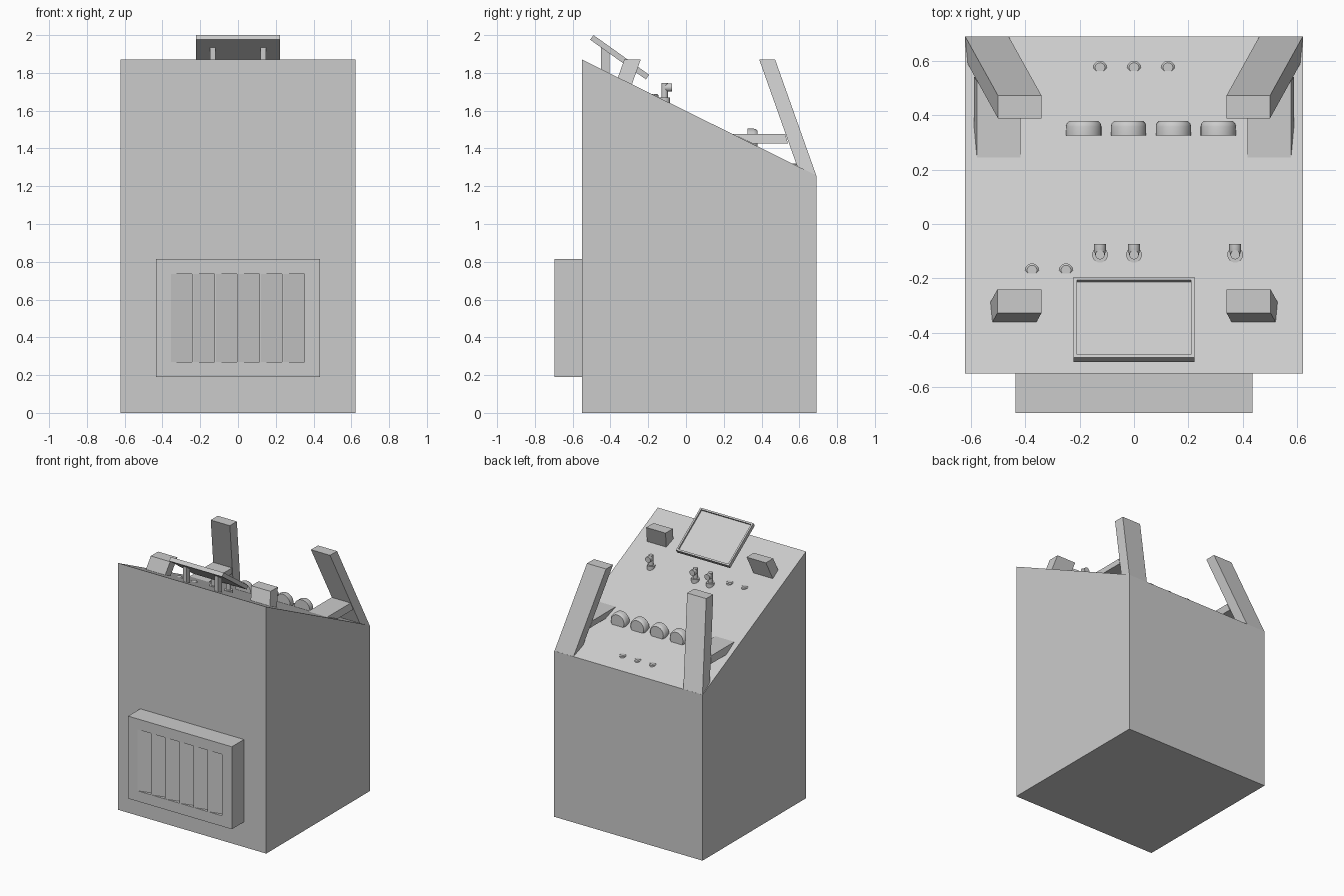
import bpy, bmesh, math
from mathutils import Matrix, Vector

if "Cube" in bpy.data.objects:
    bpy.data.objects.remove(bpy.data.objects["Cube"])


def material(name, value):
    m = bpy.data.materials.new(name)
    m.use_nodes = True
    color = (value, value, value, 1)
    m.diffuse_color = color
    m.node_tree.nodes["Principled BSDF"].inputs["Base Color"].default_value = color
    return m


GREY = material("grey metal", 0.6)

FRONT, BACK, HALF = -0.55, 0.69, 0.622
TOP = 1.87                      # height of the front edge and the post tops
SLOPE = (TOP - 1.257) / (BACK - FRONT)
LEAN_X, LEAN_Y = 0.197, 0.355   # how far posts splay out per unit of drop


def surface(y):
    return TOP - SLOPE * (y - FRONT)


def finish(name, bm, smooth=False):
    bmesh.ops.recalc_face_normals(bm, faces=bm.faces)
    mesh = bpy.data.meshes.new(name)
    bm.to_mesh(mesh)
    bm.free()
    ob = bpy.data.objects.new(name, mesh)
    bpy.context.collection.objects.link(ob)
    mesh.materials.append(GREY)
    if smooth:
        bpy.ops.object.select_all(action="DESELECT")
        ob.select_set(True)
        bpy.context.view_layer.objects.active = ob
        bpy.ops.object.shade_smooth_by_angle(angle=math.radians(35))
    return ob


def side_prism(name, profile, x0, x1, side=1, lean=0.0):
    """Extrude a (y, z) outline from x0 to x1, splaying outward below TOP."""
    bm = bmesh.new()
    rings = [[bm.verts.new((side * (x + lean * (TOP - z)), y, z)) for y, z in profile]
             for x in (x0, x1)]
    for ring in rings:
        bm.faces.new(ring)
    n = len(profile)
    for i in range(n):
        j = (i + 1) % n
        bm.faces.new((rings[0][i], rings[0][j], rings[1][j], rings[1][i]))
    return finish(name, bm)


def lathe(name, profile, loc, rot_x=0.0, sides=24):
    """Closed turned part from (radius, height) points."""
    bm = bmesh.new()
    rings = []
    for r, h in profile:
        rings.append([bm.verts.new((r * math.cos(a), r * math.sin(a), h))
                      for a in (math.tau * k / sides for k in range(sides))])
    bm.faces.new(rings[0])
    bm.faces.new(rings[-1])
    for low, high in zip(rings, rings[1:]):
        for k in range(sides):
            j = (k + 1) % sides
            bm.faces.new((low[k], low[j], high[j], high[k]))
    bm.transform(Matrix.Translation(loc) @ Matrix.Rotation(rot_x, 4, "X"))
    return finish(name, bm, smooth=True)


# Cabinet with sloping top
side_prism("cabinet", [(FRONT, 0), (BACK, 0), (BACK, surface(BACK)), (FRONT, TOP)],
           -HALF, HALF)

# Vent box with six angled louvre pockets
vent_front = -0.695
vent = side_prism("vent_box", [(vent_front, 0.19), (FRONT, 0.19),
                               (FRONT, 0.815), (vent_front, 0.815)], -0.435, 0.435)
bm = bmesh.new()
pitch = 0.119
for i in range(6):
    left = -0.355 + pitch * i
    right = left + pitch - 0.008
    outline = [(left, vent_front), (left, vent_front - 0.1),
               (right, vent_front - 0.1), (right, vent_front + 0.03)]
    face = bm.faces.new([bm.verts.new((x, y, 0.27)) for x, y in outline])
    grown = bmesh.ops.extrude_face_region(bm, geom=[face])["geom"]
    bmesh.ops.translate(bm, vec=(0, 0, 0.465),
                        verts=[v for v in grown if isinstance(v, bmesh.types.BMVert)])
cutter = finish("louvre_cutter", bm)
cutter.hide_render = True
cut = vent.modifiers.new("louvres", "BOOLEAN")
cut.operation, cut.solver, cut.object = "DIFFERENCE", "EXACT", cutter
bpy.context.view_layer.objects.active = vent
bpy.ops.object.modifier_apply(modifier=cut.name)
bpy.data.objects.remove(cutter)


# Splayed posts that stand on the slope
def post_profile(y_low, y_high, direction):
    feet = []
    for y in (y_low, y_high):
        drop = SLOPE * (y - FRONT) / (1 - SLOPE * LEAN_Y * direction)
        feet.append((y + direction * LEAN_Y * drop, TOP - drop))
    return [feet[0], feet[1], (y_high, TOP), (y_low, TOP)]


arm = [(0.355, 1.425), (0.54, 1.425), (0.525, 1.477), (0.245, 1.477)]
for side, label in ((1, "left"), (-1, "right")):
    side_prism(f"back_post_{label}", post_profile(0.388, 0.472, 1), 0.34, 0.5, side, LEAN_X)
    side_prism(f"front_block_{label}", post_profile(-0.327, -0.24, -1), 0.34, 0.502, side, LEAN_X)
    side_prism(f"post_arm_{label}", arm, 0.34, 0.5, side, LEAN_X)
    # Screen legs
    side_prism(f"screen_leg_{label}", [(-0.45, surface(-0.45) - 0.02), (-0.405, surface(-0.405) - 0.02),
                                       (-0.405, 1.91), (-0.45, 1.942)], 0.118, 0.148, side)

# Tilted screen with a recessed panel
bm = bmesh.new()
bmesh.ops.create_cube(bm, size=1, matrix=Matrix.Translation((0, 0, -0.015))
                      @ Matrix.Diagonal((0.444, 0.362, 0.03, 1)))
panel = max(bm.faces, key=lambda f: f.calc_center_median().z)
bmesh.ops.inset_region(bm, faces=[panel], thickness=0.018)
wall = bmesh.ops.extrude_discrete_faces(bm, faces=[panel])["faces"][0]
bmesh.ops.translate(bm, vec=(0, 0, -0.012), verts=wall.verts)
bm.transform(Matrix.Translation((0, -0.3425, 1.895))
             @ Matrix.Rotation(-math.atan2(0.21, 0.295), 4, "X"))
finish("screen", bm)

# Round dials standing on edge
dial = [(0.065, 0), (0.065, 0.033), (0.062, 0.045), (0.054, 0.053)]
for i in range(4):
    lathe(f"dial_{i + 1}", dial, Vector((-0.185 + 0.165 * i, 0.325, 1.44)), -math.pi / 2, 32)

# Small push buttons
spots = [(x, 0.575) for x in (-0.125, 0, 0.125)] + [(x, -0.17) for x in (-0.375, -0.25)]
for i, (x, y) in enumerate(spots):
    lathe(f"button_{i + 1}", [(0.025, -0.03), (0.025, 0), (0.018, 0.006)],
          Vector((x, y, surface(y))))

# Lever valves: collar, stem and short spout
for i, x in enumerate((-0.125, 0, 0.372)):
    y = -0.113
    lathe(f"valve_collar_{i + 1}", [(0.029, -0.03), (0.029, 0.017)], Vector((x, y, surface(y))))
    lathe(f"valve_stem_{i + 1}", [(0.017, -0.03), (0.017, 0.092)], Vector((x, y, surface(y))))
    lathe(f"valve_spout_{i + 1}", [(0.016, 0), (0.022, 0.022), (0.022, 0.046)],
          Vector((x, y - 0.006, 1.723)), -math.pi / 2)
